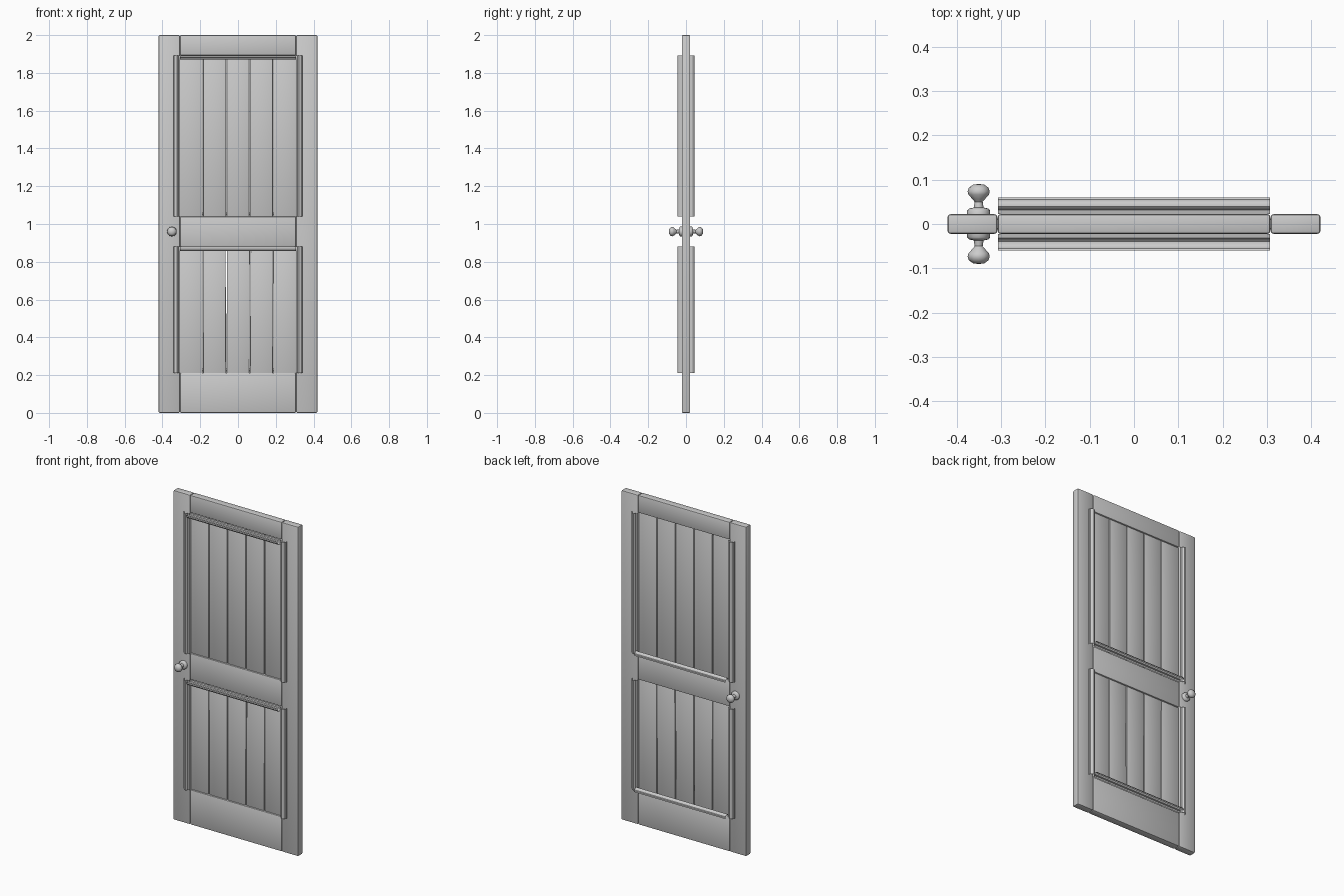
import bpy, bmesh, math
from mathutils import Matrix, Vector

if "Cube" in bpy.data.objects:
    bpy.data.objects.remove(bpy.data.objects["Cube"])

T = 0.022   # half thickness of the frame


def finish(name, bm, angle=35):
    bmesh.ops.recalc_face_normals(bm, faces=bm.faces[:])
    me = bpy.data.meshes.new(name)
    bm.to_mesh(me)
    bm.free()
    ob = bpy.data.objects.new(name, me)
    bpy.context.collection.objects.link(ob)
    bpy.ops.object.select_all(action='DESELECT')
    ob.select_set(True)
    bpy.context.view_layer.objects.active = ob
    bpy.ops.object.shade_smooth_by_angle(angle=math.radians(angle))
    return ob


def board(name, x0, x1, z0, z1, half, bevel, lean=0.0):
    bm = bmesh.new()
    bmesh.ops.create_cube(bm, size=1)
    for v in bm.verts:
        v.co = Vector((v.co.x * (x1 - x0) + (x0 + x1) / 2,
                       v.co.y * 2 * half,
                       v.co.z * (z1 - z0) + (z0 + z1) / 2))
        v.co.x += lean * (v.co.z - z0) / (z1 - z0)
    bmesh.ops.bevel(bm, geom=bm.edges[:], offset=bevel, segments=2,
                    affect='EDGES', profile=0.5)
    return finish(name, bm)


# Moulding cross-section: distance from the opening, height above its base
PROFILE = [(0, 0), (0.001, 0.010), (0.010, 0.012), (0.012, 0.018), (0.017, 0.022),
           (0.024, 0.022), (0.030, 0.018), (0.033, 0.011), (0.038, 0.009), (0.038, 0)]


def strip(name, place, a, b):
    """Open moulding strip; place(w, h, t) maps profile and length to space."""
    bm = bmesh.new()
    rows = [[bm.verts.new(place(w, h, t)) for w, h in PROFILE] for t in (a, b)]
    for i in range(len(PROFILE) - 1):
        bm.faces.new((rows[0][i], rows[0][i + 1], rows[1][i + 1], rows[1][i]))
    return finish(name, bm)


# Frame
board("left_stile", -0.42, -0.308, 0, 2, T, 0.006)
board("right_stile", 0.308, 0.42, 0, 2, T, 0.006)
board("bottom_rail", -0.307, 0.307, 0, 0.212, T, 0.006)
board("middle_rail", -0.307, 0.307, 0.88, 1.04, T, 0.006)
board("top_rail", -0.307, 0.307, 1.893, 2, T, 0.006)

# Two panels of five planks, with mouldings
for label, z0, z1 in (("lower", 0.212, 0.88), ("upper", 1.04, 1.893)):
    for i in range(5):
        x = -0.31 + i * 0.124
        lean = 0.0
        if label == "lower":
            lean = (0, -0.002, 0.002, 0.003, 0)[i]
        board(f"{label}_plank_{i + 1}", x + 0.0015, x + 0.1225, z0 - 0.004, z1 + 0.004,
              0.013, 0.004, lean)
    # upright mouldings on both stiles, both faces
    for side, sx in (("left", -1), ("right", 1)):
        for face, sy in (("front", -1), ("back", 1)):
            strip(f"{label}_{side}_{face}_moulding",
                  lambda w, h, t: (sx * (0.306 + w), sy * (T + h), t), z0, z1)
    # ledge mouldings: at the top in front, at the bottom behind
    strip(f"{label}_front_ledge",
          lambda w, h, t: (t, -(T + w), z1 - h), -0.307, 0.307)
    strip(f"{label}_back_ledge",
          lambda w, h, t: (t, T + w, z0 + h), -0.307, 0.307)

# Door knobs, turned profile (radius, distance from centre)
KNOB = [(0.026, 0.018), (0.026, 0.030), (0.021, 0.035), (0.011, 0.037), (0.009, 0.050),
        (0.014, 0.056), (0.023, 0.066), (0.025, 0.073), (0.022, 0.082), (0.012, 0.089),
        (0, 0.090)]
for face, sy in (("front", -1), ("back", 1)):
    bm = bmesh.new()
    vs = [bm.verts.new((r, sy * d, 0)) for r, d in KNOB]
    es = [bm.edges.new(p) for p in zip(vs, vs[1:])]
    bmesh.ops.spin(bm, geom=vs + es, cent=(0, 0, 0), axis=(0, 1, 0),
                   angle=2 * math.pi, steps=12)
    bmesh.ops.remove_doubles(bm, verts=bm.verts[:], dist=1e-5)
    bmesh.ops.transform(bm, matrix=Matrix.Translation((-0.35, 0, 0.96)), verts=bm.verts[:])
    finish(f"{face}_knob", bm, 45)
